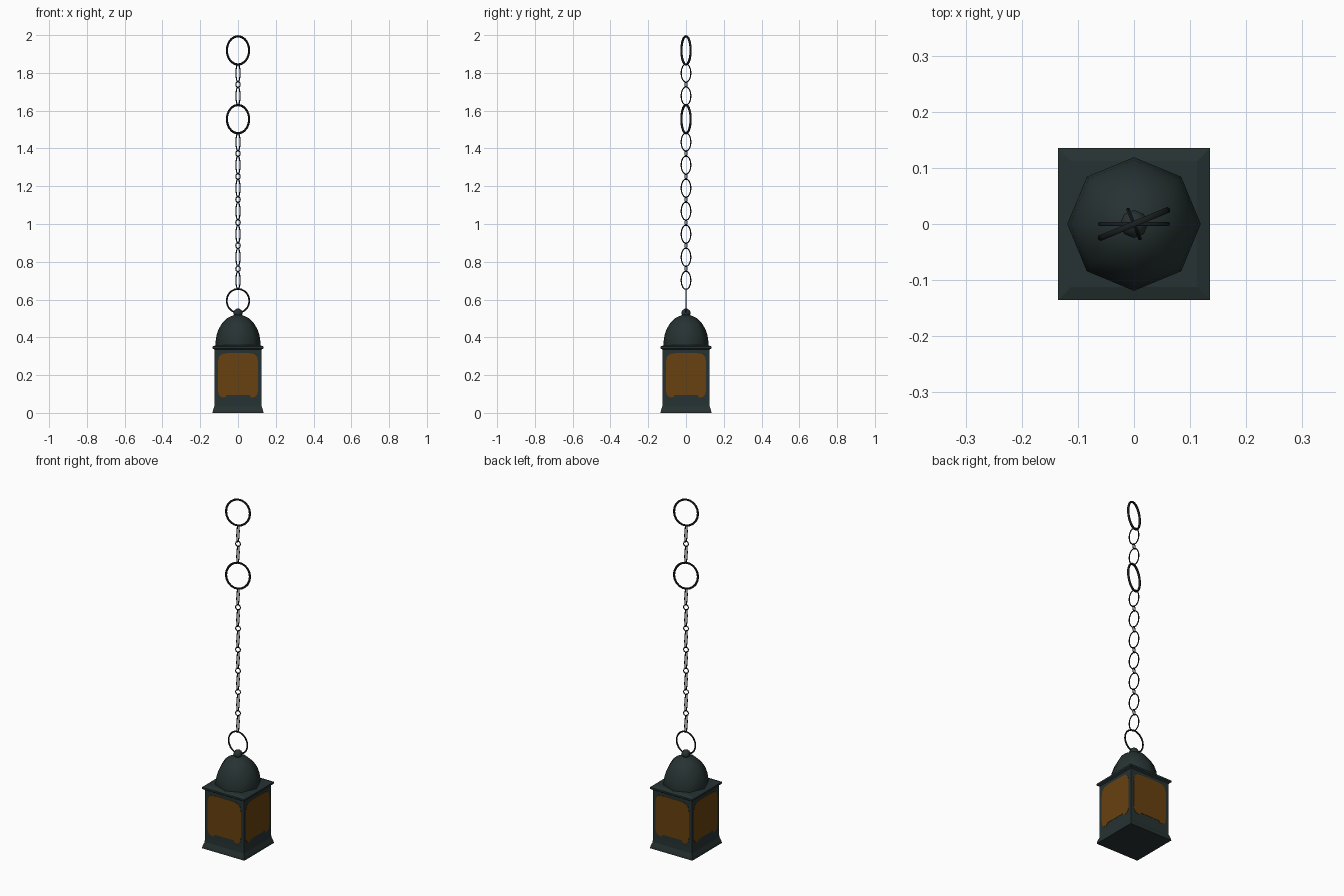
import bpy, bmesh, math
from mathutils import Matrix

if "Cube" in bpy.data.objects:
    bpy.data.objects.remove(bpy.data.objects["Cube"])


def material(name, rgb):
    m = bpy.data.materials.new(name)
    m.diffuse_color = (*rgb, 1)
    m.use_nodes = True
    m.node_tree.nodes["Principled BSDF"].inputs["Base Color"].default_value = m.diffuse_color
    return m


IRON = material("dark green iron", (0.020, 0.032, 0.032))
CHAIN = material("blackened chain", (0.010, 0.014, 0.014))
AMBER = material("amber glass", (0.140, 0.052, 0.005))
TWIST = math.radians(22.5)


def finish(name, bm, mat, smooth=None):
    bmesh.ops.recalc_face_normals(bm, faces=bm.faces)
    me = bpy.data.meshes.new(name)
    bm.to_mesh(me)
    bm.free()
    me.materials.append(mat)
    ob = bpy.data.objects.new(name, me)
    bpy.context.collection.objects.link(ob)
    if smooth:
        bpy.ops.object.select_all(action='DESELECT')
        ob.select_set(True)
        bpy.context.view_layer.objects.active = ob
        bpy.ops.object.shade_smooth_by_angle(angle=math.radians(smooth))
    return ob


def bridge(bm, loops, closed=False):
    n = len(loops[0])
    pairs = list(zip(loops, loops[1:]))
    if closed:
        pairs.append((loops[-1], loops[0]))
    for a, b in pairs:
        for i in range(n):
            j = (i + 1) % n
            bm.faces.new((a[i], a[j], b[j], b[i]))


def lathe(name, profile, sides, mat, turn=0.0, smooth=None):
    """Stack of regular polygons given as (radius, z), capped at both ends."""
    bm = bmesh.new()
    loops = [[bm.verts.new((r * math.cos(turn + math.tau * i / sides),
                            r * math.sin(turn + math.tau * i / sides), z))
              for i in range(sides)] for r, z in profile]
    bridge(bm, loops)
    bm.faces.new(loops[0])
    bm.faces.new(loops[-1])
    return finish(name, bm, mat, smooth)


def ring(name, z, rx, rz, wire, angle, steps=20, sides=6):
    """Upright oval wire loop turned about the vertical; rx, rz to wire centre."""
    bm = bmesh.new()
    loops = []
    for i in range(steps):
        a = math.tau * i / steps
        loop = []
        for j in range(sides):
            b = math.tau * j / sides
            o = wire * math.cos(b)
            loop.append(bm.verts.new(((rx + o) * math.cos(a), wire * math.sin(b),
                                      (rz + o) * math.sin(a))))
        loops.append(loop)
    bridge(bm, loops, closed=True)
    bm.transform(Matrix.Translation((0, 0, z)) @ Matrix.Rotation(angle, 4, 'Z'))
    return finish(name, bm, CHAIN, 60)


# Square lantern body with flared foot and roof plate
Q = math.sqrt(2)
lathe("lantern_body", [(h * Q, z) for h, z in (
    (0.135, 0), (0.133, 0.012), (0.125, 0.035), (0.124, 0.06), (0.124, 0.34))],
    4, IRON, math.pi / 4)
lathe("roof_plate", [(h * Q, z) for h, z in (
    (0.124, 0.335), (0.135, 0.342), (0.135, 0.352), (0.112, 0.360))],
    4, IRON, math.pi / 4)

# Eight-sided dome and knob
lathe("dome", [(0.118, 0.354), (0.119, 0.375), (0.114, 0.41), (0.102, 0.445),
               (0.082, 0.478), (0.055, 0.503), (0.024, 0.517)], 8, IRON, 0, 50)
lathe("knob", [(0.015, 0.510), (0.024, 0.522), (0.025, 0.532), (0.018, 0.545),
               (0.006, 0.552)], 8, IRON, 0, 60)

# Amber windows with rounded tops and a worn lower edge
half = [(0.05, 0.317), (0.085, 0.312), (0.101, 0.298), (0.106, 0.27), (0.106, 0.12),
        (0.103, 0.098), (0.09, 0.084), (0.07, 0.081), (0.06, 0.094), (0.02, 0.094)]
outline = half + [(-x, z) for x, z in reversed(half)]
for k, side in enumerate(("front", "right", "back", "left")):
    bm = bmesh.new()
    loops = [[bm.verts.new((x, y, z)) for x, z in outline] for y in (-0.1255, -0.122)]
    bridge(bm, loops)
    bm.faces.new(loops[0])
    bm.faces.new(loops[1])
    bm.transform(Matrix.Rotation(k * math.pi / 2, 4, 'Z'))
    finish("window_" + side, bm, AMBER)

# Large rings
ring("handle_ring", 0.593, 0.060, 0.063, 0.0045, 0)
ring("middle_ring", 1.555, 0.064, 0.075, 0.0060, TWIST)
ring("top_ring", 1.919, 0.064, 0.075, 0.0060, TWIST)

# Long chain links, with small connecting links between neighbours
for run in ([0.702 + 0.122 * i for i in range(7)], [1.678, 1.799]):
    for i, z in enumerate(run):
        ring("chain_link", z, 0.028, 0.048, 0.0033, TWIST + math.pi / 2, 16, 5)
        if i:
            ring("connecting_link", (z + run[i - 1]) / 2, 0.013, 0.015, 0.0030, TWIST, 10, 5)
